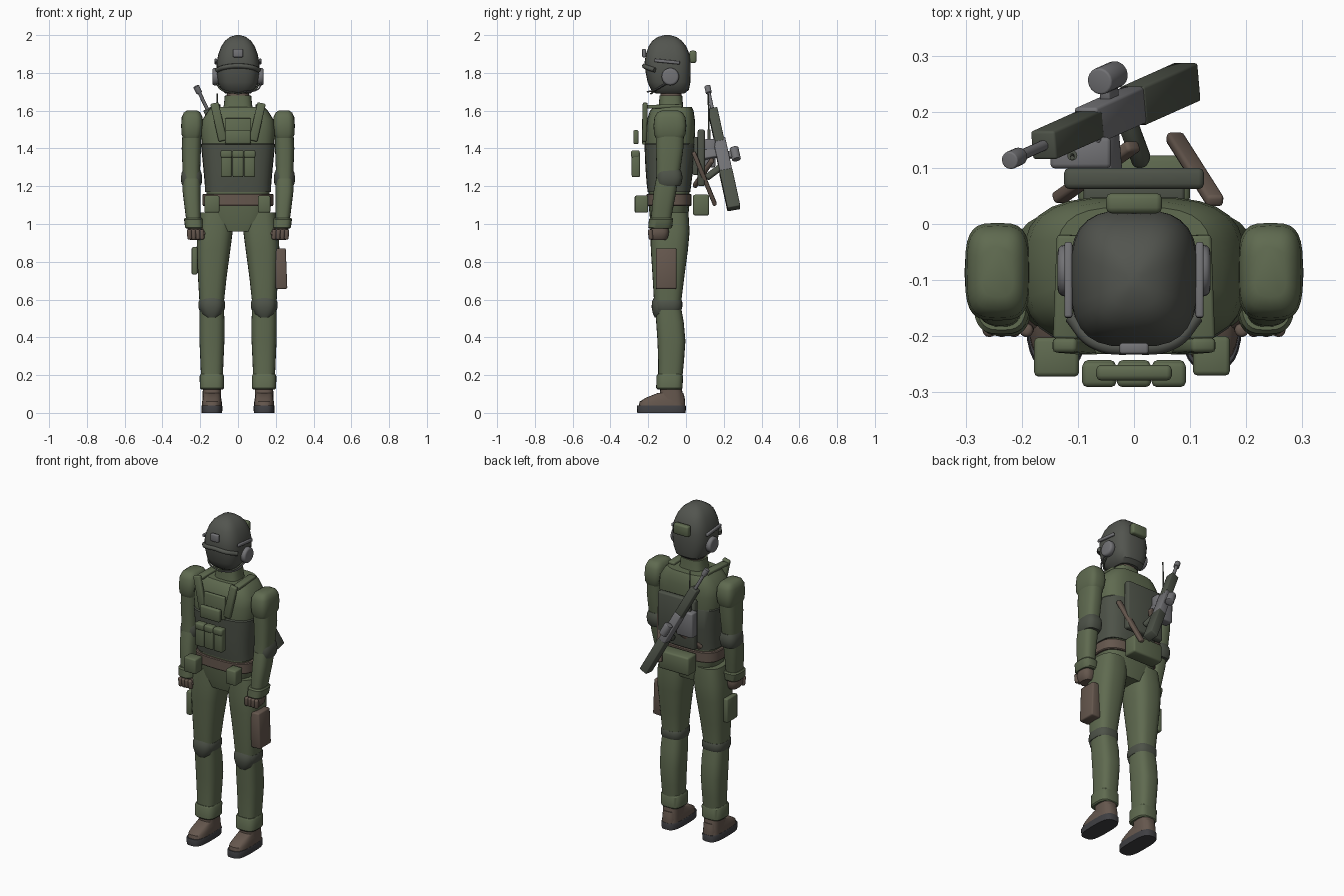
import bpy, bmesh, math
from mathutils import Matrix, Vector

COL = dict(olive=(.115, .145, .08), dark=(.075, .085, .065), helmet=(.085, .09, .078),
           brown=(.13, .095, .075), grey=(.17, .17, .18), sole=(.05, .05, .055))
MATS = {}
for k, c in COL.items():
    MATS[k] = bpy.data.materials.new(k)
    MATS[k].diffuse_color = (*c, 1)


def finish(name, bm, col, angle=35):
    bmesh.ops.recalc_face_normals(bm, faces=bm.faces[:])
    me = bpy.data.meshes.new(name)
    bm.to_mesh(me)
    bm.free()
    me.polygons.foreach_set("use_smooth", [True] * len(me.polygons))
    me.set_sharp_from_angle(angle=math.radians(angle))
    me.materials.append(MATS[col])
    ob = bpy.data.objects.new(name, me)
    bpy.context.collection.objects.link(ob)
    return ob


def loft(name, rings, col, p=2.6, n=28):
    """Stack of horizontal superellipse rings (cx, cy, z, rx, ry)."""
    bm = bmesh.new()
    rows = []
    for cx, cy, z, rx, ry in rings:
        row = []
        for i in range(n):
            a = 2 * math.pi * i / n
            c, s = math.cos(a), math.sin(a)
            row.append(bm.verts.new((cx + rx * math.copysign(abs(c) ** (2 / p), c),
                                     cy + ry * math.copysign(abs(s) ** (2 / p), s), z)))
        rows.append(row)
    for a, b in zip(rows, rows[1:]):
        for i in range(n):
            j = (i + 1) % n
            bm.faces.new((a[i], a[j], b[j], b[i]))
    bm.faces.new(rows[0])
    bm.faces.new(rows[-1])
    return finish(name, bm, col)


def box(name, c, size, col, bev=.008, rot=None):
    """Rounded box; rot is a 3x3 matrix whose columns are the box axes."""
    bm = bmesh.new()
    bmesh.ops.create_cube(bm, size=1)
    bmesh.ops.scale(bm, vec=size, verts=bm.verts)
    bmesh.ops.bevel(bm, geom=bm.edges[:], offset=bev, segments=2, profile=.5, affect='EDGES')
    bm.transform(Matrix.Translation(c) @ (rot.to_4x4() if rot else Matrix()))
    return finish(name, bm, col, 50)


def cyl(name, a, b, r, col, n=20, bev=0):
    a, b = Vector(a), Vector(b)
    d = b - a
    bm = bmesh.new()
    bmesh.ops.create_cone(bm, cap_ends=True, segments=n, radius1=r, radius2=r, depth=d.length)
    if bev:
        rim = [e for e in bm.edges if abs(e.verts[0].co.z - e.verts[1].co.z) < 1e-5]
        bmesh.ops.bevel(bm, geom=rim, offset=bev, segments=3, profile=.5, affect='EDGES')
    bm.transform(Matrix.Translation((a + b) / 2) @ d.to_track_quat('Z', 'Y').to_matrix().to_4x4())
    return finish(name, bm, col, 50)


def tube(name, pts, r, col):
    cu = bpy.data.curves.new(name, 'CURVE')
    cu.dimensions = '3D'
    cu.bevel_depth, cu.bevel_resolution, cu.use_fill_caps = r, 2, True
    sp = cu.splines.new('BEZIER')
    sp.bezier_points.add(len(pts) - 1)
    for bp, p in zip(sp.bezier_points, pts):
        bp.co = p
        bp.handle_left_type = bp.handle_right_type = 'AUTO'
    cu.materials.append(MATS[col])
    ob = bpy.data.objects.new(name, cu)
    bpy.context.collection.objects.link(ob)


def strap(name, a, b, w, t, col, normal=(0, 1, 0)):
    a, b = Vector(a), Vector(b)
    z = (b - a).normalized()
    x = Vector(normal).cross(z).normalized()
    rot = Matrix((x, z.cross(x), z)).transposed()
    box(name, (a + b) / 2, (w, t, (b - a).length), col, t * .3, rot)


# head and helmet
loft("helmet", [(0, -.085, 1.69, .065, .075), (0, -.085, 1.71, .09, .1), (0, -.09, 1.75, .106, .113),
                (0, -.095, 1.81, .114, .12), (0, -.097, 1.86, .112, .122), (0, -.097, 1.9, .104, .115),
                (0, -.098, 1.94, .089, .1), (0, -.1, 1.97, .069, .078), (0, -.1, 1.99, .043, .05),
                (0, -.1, 2.0, .012, .015)], "helmet", 3)
tube("helmet_brim", [(-.112, -.165, 1.815), (-.07, -.21, 1.83), (0, -.22, 1.837),
                     (.07, -.21, 1.83), (.112, -.165, 1.815)], .013, "helmet")
box("goggle_mount", (0, -.222, 1.905), (.052, .02, .045), "grey", .005)
box("helmet_rear_pouch", (0, .037, 1.885), (.1, .036, .065), "olive", .01)
loft("neck", [(0, -.08, 1.6, .065, .06), (0, -.08, 1.71, .058, .055)], "brown")
loft("collar", [(0, -.08, 1.59, .085, .07), (0, -.08, 1.63, .075, .064),
                (0, -.08, 1.68, .07, .06)], "olive", 3)

# torso, vest, pelvis and belt
loft("torso", [(0, -.09, 1.1, .168, .105), (0, -.09, 1.2, .168, .11), (0, -.088, 1.3, .178, .12),
               (0, -.085, 1.42, .192, .13), (0, -.083, 1.5, .198, .132), (0, -.08, 1.55, .19, .127),
               (0, -.075, 1.6, .158, .115), (0, -.07, 1.62, .138, .1)], "olive", 3.2)
loft("vest", [(0, -.09, 1.17, .176, .113), (0, -.09, 1.21, .176, .118), (0, -.088, 1.3, .184, .127),
              (0, -.086, 1.42, .196, .134), (0, -.085, 1.43, .19, .128)], "dark", 3.2)
loft("pelvis", [(0, -.09, .96, .115, .085), (0, -.09, 1.02, .155, .1), (0, -.09, 1.1, .175, .108)],
     "olive", 3)
loft("belt", [(0, -.09, 1.095, .183, .115), (0, -.09, 1.1, .187, .119), (0, -.09, 1.155, .187, .119),
              (0, -.09, 1.16, .183, .115)], "brown", 3)
box("rear_pouch", (0, .08, 1.1), (.2, .085, .11), "olive", .01)
box("belt_pouch_wide", (-.138, -.237, 1.105), (.08, .07, .09), "olive")
box("belt_pouch_narrow", (.138, -.235, 1.105), (.066, .07, .09), "olive")

# chest gear
box("chest_pouch", (0, -.265, 1.46), (.135, .028, .075), "olive", .009)
box("chest_panel", (0, -.222, 1.49), (.14, .02, .14), "olive", .006)
for i in (-1, 0, 1):
    box("magazine_pouch", (i * .062, -.265, 1.315), (.058, .045, .135), "olive", .009)
    box("magazine_flap", (i * .062, -.268, 1.37), (.061, .045, .04), "olive", .009)

for s in (-1, 1):
    # ear cups, helmet rails, chin straps
    cyl("ear_cup", (s * .1, -.083, 1.78), (s * .136, -.083, 1.78), .046, "grey", 24, .012)
    box("helmet_rail", (s * .117, -.1, 1.86), (.014, .135, .018), "grey", .004,
        Matrix.Rotation(-.1, 3, 'X'))
    tube("chin_strap", [(s * .112, -.1, 1.745), (s * .085, -.16, 1.71), (0, -.185, 1.69)],
         .005, "dark")
    strap("shoulder_strap", (s * .08, -.22, 1.44), (s * .125, -.216, 1.64), .045, .026, "olive")
    strap("strap_top", (s * .122, -.205, 1.62), (s * .115, -.02, 1.625), .045, .02, "olive", (0, 0, 1))
    # arm
    loft("shoulder", [(s * .243, -.085, 1.6, .028, .045), (s * .243, -.085, 1.59, .044, .067),
                      (s * .243, -.085, 1.565, .055, .082), (s * .243, -.085, 1.52, .058, .087),
                      (s * .245, -.086, 1.475, .054, .083), (s * .245, -.087, 1.455, .046, .073)],
         "olive", 3.4)
    loft("upper_arm", [(s * .243, -.085, 1.5, .05, .075), (s * .247, -.087, 1.4, .051, .073),
                       (s * .247, -.092, 1.3, .047, .064), (s * .246, -.1, 1.23, .045, .058)],
         "olive", 2.8)
    loft("elbow_pad", [(s * .246, -.09, 1.2, .046, .058), (s * .246, -.09, 1.215, .054, .066),
                       (s * .246, -.087, 1.245, .056, .069), (s * .246, -.088, 1.27, .053, .066),
                       (s * .246, -.088, 1.285, .046, .06)], "dark", 2.8)
    loft("forearm", [(s * .246, -.1, 1.24, .047, .058), (s * .246, -.112, 1.17, .047, .06),
                     (s * .24, -.125, 1.08, .042, .056), (s * .234, -.135, .99, .036, .05)],
         "olive", 2.8)
    loft("sleeve_cuff", [(s * .232, -.137, .975, .042, .056), (s * .232, -.137, .982, .048, .063),
                         (s * .236, -.132, 1.025, .05, .064), (s * .236, -.131, 1.033, .044, .058)],
         "olive", 3)
    # gloved hand with curled fingers
    loft("hand", [(s * .23, -.138, .99, .034, .042), (s * .228, -.142, .96, .042, .052),
                  (s * .226, -.145, .93, .038, .05), (s * .225, -.145, .914, .026, .038)], "brown", 2.6)
    for i in range(4):
        x = s * (.192 + i * .022)
        cyl("finger", (x, -.19, .972), (x * .99, -.185, .918), .0125, "brown", 12, .008)
    cyl("thumb", (s * .195, -.15, .985), (s * .183, -.18, .94), .014, "brown", 12, .008)
    # leg
    loft("thigh", [(s * .115, -.085, 1.06, .085, .098), (s * .122, -.085, .96, .094, .104),
                   (s * .13, -.088, .86, .089, .098), (s * .136, -.093, .72, .076, .084),
                   (s * .139, -.097, .6, .066, .073), (s * .139, -.095, .54, .062, .068)], "olive", 2.8)
    loft("shin", [(s * .139, -.095, .57, .063, .067), (s * .138, -.085, .48, .067, .073),
                  (s * .138, -.077, .38, .066, .074), (s * .138, -.079, .27, .061, .068),
                  (s * .138, -.085, .15, .056, .062)], "olive", 2.8)
    loft("knee_pad", [(s * .139, -.125, .505, .03, .04), (s * .139, -.12, .525, .053, .055),
                      (s * .139, -.118, .56, .064, .064), (s * .139, -.118, .59, .063, .062),
                      (s * .139, -.118, .612, .05, .05)], "dark", 2.6)
    loft("knee_band", [(s * .139, -.096, .545, .066, .071), (s * .139, -.096, .555, .07, .076),
                       (s * .139, -.096, .585, .071, .077), (s * .139, -.096, .595, .067, .073)],
         "dark", 2.8)
    loft("trouser_cuff", [(s * .138, -.088, .125, .058, .064), (s * .138, -.088, .132, .064, .07),
                          (s * .138, -.086, .195, .065, .07), (s * .138, -.086, .205, .059, .064)],
         "olive", 3.2)
    # boot: shaft, sloping upper and sole
    loft("boot_shaft", [(s * .138, -.075, .04, .05, .066), (s * .138, -.08, .15, .048, .055)], "brown", 3)
    loft("boot_upper", [(s * .138, -.128, .03, .052, .124), (s * .138, -.125, .06, .052, .12),
                        (s * .138, -.11, .08, .048, .103), (s * .138, -.082, .105, .044, .068)],
         "brown", 3)
    loft("boot_sole", [(s * .138, -.13, 0, .054, .128), (s * .138, -.13, .034, .056, .13),
                       (s * .138, -.13, .04, .053, .127)], "sole", 3.2)

# microphone boom
tube("microphone_boom", [(.125, -.1, 1.75), (.1, -.165, 1.71), (.03, -.205, 1.7)], .004, "grey")

# thigh gear
box("holster", (.226, -.105, .763), (.062, .11, .215), "brown", .008, Matrix.Rotation(-.04, 3, 'Y'))
box("thigh_pouch", (-.23, -.1, .805), (.03, .1, .145), "olive", .007)

# back panel, radio and aerial
box("back_panel", (0, .081, 1.35), (.25, .038, .3), "dark", .01)
box("panel_mount", (0, .055, 1.36), (.18, .04, .2), "dark", .006)
box("radio", (-.095, .127, 1.375), (.108, .056, .15), "grey", .008)
cyl("aerial_base", (-.11, .122, 1.44), (-.11, .122, 1.5), .009, "dark", 12)
cyl("aerial", (-.11, .122, 1.48), (-.11, .118, 1.69), .004, "dark", 10)

# rifle slung across the back: u along the barrel, w away from the back
muzzle = Vector((-.222, .113, 1.73))
u = Vector((.318, .142, -.65)).normalized()
w = (Vector((0, 1, 0)) - u * u.y).normalized()
v = w.cross(u)
R = Matrix((v, w, u)).transposed()


def at(s, h=0):
    return muzzle + u * s + w * h


def gun_box(name, s0, s1, h0, h1, width, col, bev=.005):
    box(name, at((s0 + s1) / 2, (h0 + h1) / 2), (width, h1 - h0, s1 - s0), col, bev, R)


cyl("muzzle_brake", at(0), at(.042), .016, "grey", 16, .003)
cyl("barrel", at(.02), at(.2), .0095, "grey", 16)
gun_box("handguard", .14, .34, -.026, .026, .048, "dark")
gun_box("receiver", .32, .53, -.033, .033, .046, "grey")
gun_box("stock", .51, .735, -.036, .034, .05, "dark")
gun_box("rifle_magazine", .37, .42, -.105, -.02, .03, "grey")
strap("pistol_grip", at(.48, -.02), at(.53, -.11), .03, .036, "dark", w.cross(v))
gun_box("scope_mount", .4, .44, .03, .055, .02, "grey", .003)
cyl("scope", at(.385, .068), at(.455, .068), .024, "grey", 20, .004)

# sling straps
strap("sling_right", (.145, .04, 1.38), (.072, .155, 1.1), .032, .022, "brown")
strap("sling_left", (-.135, .045, 1.2), (0, .14, 1.34), .032, .022, "brown")
